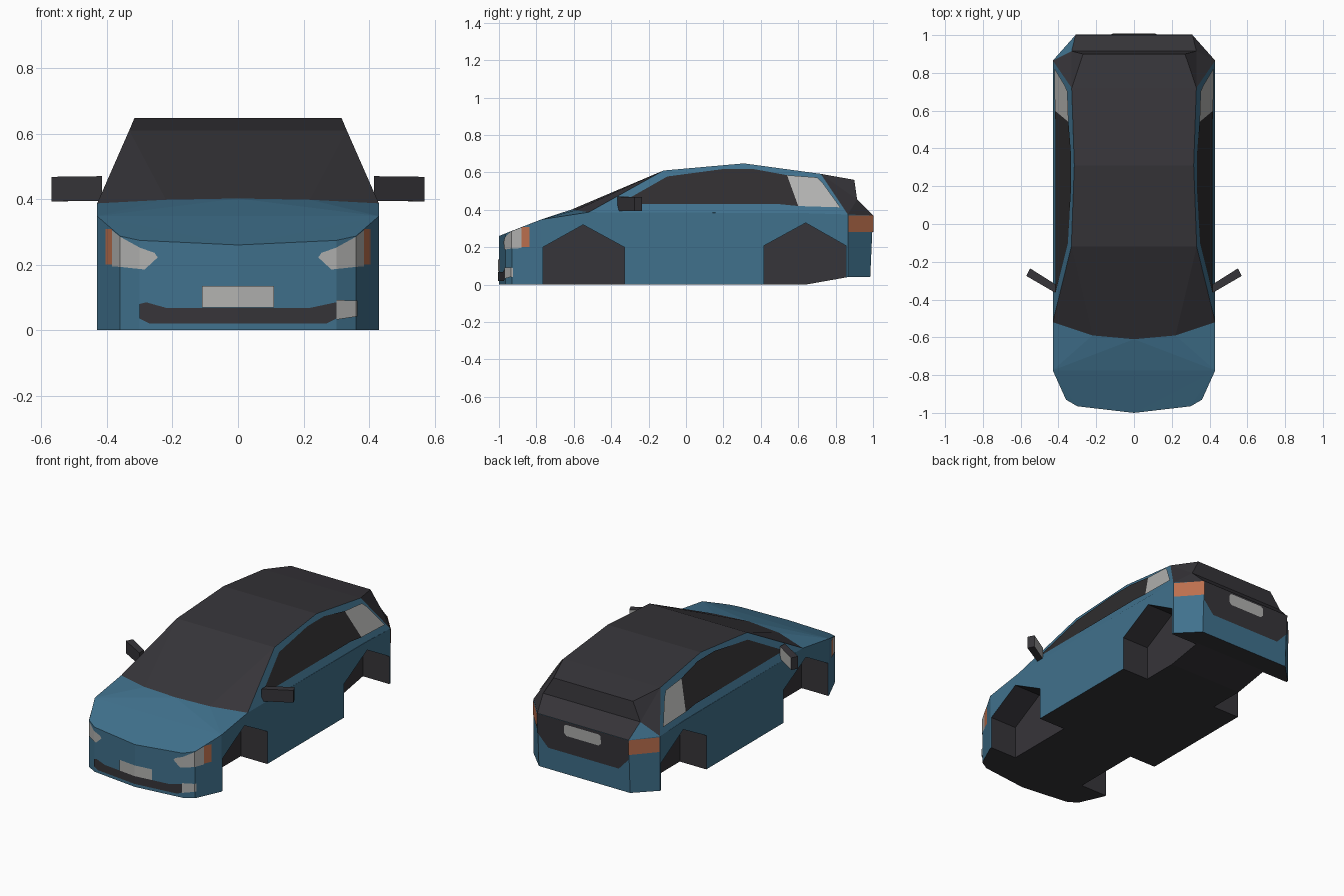
import bpy, bmesh
from mathutils import Vector

if "Cube" in bpy.data.objects:
    bpy.data.objects.remove(bpy.data.objects["Cube"])


def material(name, rgb):
    m = bpy.data.materials.new(name)
    m.diffuse_color = (*rgb, 1)
    m.use_nodes = True
    m.node_tree.nodes["Principled BSDF"].inputs["Base Color"].default_value = m.diffuse_color
    return m


BLUE = material("blue_paint", (.051, .165, .265))
DARK = material("dark_trim", (.037, .035, .041))
GLASS = material("dark_glass", (.028, .026, .028))
LIGHT = material("light_grey", (.44, .44, .43))
ORANGE = material("orange_lamp", (.50, .16, .075))


def finish(bm, name, mats):
    me = bpy.data.meshes.new(name)
    bm.to_mesh(me)
    bm.free()
    for m in mats:
        me.materials.append(m)
    ob = bpy.data.objects.new(name, me)
    bpy.context.collection.objects.link(ob)
    return ob


def prism(bm, pts, offset):
    """Close a polygon into a solid by extruding it along offset."""
    a = [bm.verts.new(p) for p in pts]
    b = [bm.verts.new(Vector(p) + Vector(offset)) for p in pts]
    faces = [bm.faces.new(a), bm.faces.new(b[::-1])]
    for i in range(len(a)):
        j = (i + 1) % len(a)
        faces.append(bm.faces.new((a[j], a[i], b[i], b[j])))
    return faces


# Lower body: half plan outline (x, y, bottom z, top z), mirrored to the left
half = [(0, -1, 0, .26), (.30, -.965, 0, .274), (.36, -.93, 0, .287),
        (.43, -.775, 0, .348), (.43, -.52, 0, .387), (.43, .64, 0, .382),
        (.43, .865, .04, .375), (.31, 1, .04, .37)]
outline = half + [(-x, y, b, t) for x, y, b, t in half[:0:-1]]
n = len(outline)
bm = bmesh.new()
lo = [bm.verts.new((x, y - (.015 if y == 1 else 0), b)) for x, y, b, t in outline]
hi = [bm.verts.new((x, y, t)) for x, y, b, t in outline]
for i in range(n):
    j = (i + 1) % n
    bm.faces.new((lo[i], lo[j], hi[j], hi[i]))
# floor in three bays, then nose, bonnet and deck
bm.faces.new([lo[i] for i in range(n) if i <= 5 or i >= n - 5])
for i in (5, 6):
    bm.faces.new((lo[i], lo[i + 1], lo[n - i - 1], lo[n - i]))
bm.faces.new([hi[i] for i in range(n) if i <= 3 or i >= n - 3])
cowl = [bm.verts.new(p) for p in ((.22, -.59, .398), (0, -.61, .402), (-.22, -.59, .398))]
bm.faces.new((hi[3], hi[4], *cowl, hi[n - 4], hi[n - 3]))
bm.faces.new((*cowl[::-1], *hi[4:n - 3]))
bmesh.ops.triangulate(bm, faces=[f for f in bm.faces if len(f.verts) > 4])
bmesh.ops.recalc_face_normals(bm, faces=bm.faces)
body = finish(bm, "lower_body", [BLUE, DARK])

# Wheel arches cut out of the body
bm = bmesh.new()
for y0, ym, y1, ze, zp in ((-.765, -.55, -.33, .2, .32), (.417, .64, .855, .208, .33)):
    for s in (1, -1):
        arch = [(y0, -.1), (y1, -.1), (y1, ze), (ym, zp), (y0, ze)]
        prism(bm, [(s * .25, y, z) for y, z in arch], (s * .4, 0, 0))
bmesh.ops.recalc_face_normals(bm, faces=bm.faces)
cutter = finish(bm, "arch_cutter", [DARK])
cutter.hide_render = True
mod = body.modifiers.new("arches", 'BOOLEAN')
mod.operation = 'DIFFERENCE'
mod.solver = 'EXACT'
mod.object = cutter
bpy.context.view_layer.objects.active = body
bpy.ops.object.modifier_apply(modifier="arches")
bpy.data.objects.remove(cutter)
# floor and arch linings are dark
for p in body.data.polygons:
    c = p.center
    lining = abs(c.x) < .42 and -.77 < c.y < .86 and c.z < .335
    p.material_index = 1 if p.normal.z < -.5 or lining else 0

# Cabin: named corner points of the right half
P = dict(A=(.43, -.52, .387), C=(.22, -.59, .398), R1=(.332, -.12, .61),
         R2=(.316, .31, .648), R3=(.33, .72, .592), S=(.27, .9, .56),
         M=(.33, .915, .455), E=(.43, .865, .375), F=(.31, 1, .37))
bm = bmesh.new()
R = {k: bm.verts.new(p) for k, p in P.items()}
L = {k: bm.verts.new((-p[0], p[1], p[2])) for k, p in P.items()}
mid = bm.verts.new((0, -.61, .402))


def face(verts, mat):
    bm.faces.new(verts).material_index = mat


for side in (R, L):
    face([side[k] for k in ("A", "E", "R3", "R2", "R1")], 0)
    face([side[k] for k in ("A", "R1", "C")], 1)
    face([side[k] for k in ("R3", "S", "M")], 1)
    face([side[k] for k in ("R3", "M", "E")], 1)
    face([side[k] for k in ("E", "M", "F")], 0 if side is L else 1)
face((R["C"], R["R1"], L["R1"], L["C"], mid), 1)
for a, b in (("R1", "R2"), ("R2", "R3"), ("R3", "S"), ("S", "M"), ("M", "F")):
    face((R[a], R[b], L[b], L[a]), 1)
bmesh.ops.recalc_face_normals(bm, faces=bm.faces)
finish(bm, "cabin", [BLUE, DARK])


# Surface functions used to lay thin plates on the body
def nose(x, z, gap):
    a = abs(x)
    if a < .30:
        y = -1 + a * .035 / .30
    elif a < .36:
        y = -.965 + (a - .30) * .035 / .06
    else:
        y = -.93 + (a - .36) * .155 / .07
    return (x, y - gap, z)


def tail(x, z, gap):
    a = abs(x)
    y = 1 - (.37 - z) * .045 if a <= .311 else 1 - (a - .31) * .135 / .12
    return (x, y + gap, z)


def flank(s):
    return lambda y, z, gap: (s * (.43 - .435 * (z - .385) + gap), y, z)


def plate(name, pts, surface, mat, out, gap=.004, cuts=()):
    bm = bmesh.new()
    bm.faces.new([bm.verts.new((u, 0, v)) for u, v in pts])
    for c in cuts:
        bmesh.ops.bisect_plane(bm, geom=bm.verts[:] + bm.edges[:] + bm.faces[:],
                               plane_co=(c, 0, 0), plane_no=(1, 0, 0))
    for v in bm.verts:
        v.co = surface(v.co.x, v.co.z, gap)
    bm.normal_update()
    for f in bm.faces:
        if f.normal.dot(Vector(out)) < 0:
            f.normal_flip()
    return finish(bm, name, [mat])


FRONT, BACK = (0, -1, 0), (0, 1, 0)
BENDS = (-.36, -.30, 0, .30, .36)


def rect(x0, x1, z0, z1):
    return [(x0, z0), (x1, z0), (x1, z1), (x0, z1)]


for s, tag in ((1, "right"), (-1, "left")):
    # Side glass
    plate("side_window_" + tag, [(-.36, .43), (-.10, .578), (.2, .618), (.36, .618),
          (.54, .585), (.60, .42), (.5, .43)], flank(s), GLASS, (s, 0, 0))
    plate("quarter_window_" + tag, [(.54, .585), (.70, .573), (.73, .545),
          (.825, .413), (.60, .42)], flank(s), LIGHT, (s, 0, 0))
    # Head lamps, indicators and tail lamps
    lamp = [(.245, .222), (.255, .236), (.30, .252), (.36, .285), (.385, .305),
            (.385, .195), (.36, .193), (.285, .185)]
    plate("headlamp_" + tag, [(s * x, z) for x, z in lamp], nose, LIGHT, FRONT, cuts=BENDS)
    plate("indicator_" + tag, rect(s * .385, s * .404, .2, .308), nose, ORANGE, FRONT)
    plate("tail_lamp_" + tag, rect(s * .312, s * .43, .28, .37), tail, ORANGE, BACK, .005)
    # Door mirrors with a light reflecting face at the back
    bm = bmesh.new()
    plan = [(.415, -.365), (.57, -.275), (.55, -.235), (.415, -.32)]
    prism(bm, [(s * x, y, .393 + .002 * (x < .5)) for x, y in plan], (0, 0, .075))
    bmesh.ops.recalc_face_normals(bm, faces=bm.faces)
    for f in bm.faces:
        f.material_index = int(f.normal.y > .6 and abs(f.normal.z) < .3)
    finish(bm, "door_mirror_" + tag, [DARK, LIGHT])

# Front grille, number plate and single fog lamp
plate("grille", [(-.30, .035), (-.27, .02), (.27, .02), (.30, .035), (.30, .085),
      (.22, .068), (-.22, .068), (-.28, .085), (-.30, .08)], nose, DARK, FRONT, cuts=BENDS)
plate("front_plate", rect(-.11, .11, .069, .135), nose, LIGHT, FRONT, .006, BENDS)
plate("fog_lamp", [(.30, .032), (.365, .042), (.365, .09), (.30, .092)],
      nose, LIGHT, FRONT, .005, BENDS)

# Rear panel and number plate
plate("tailgate_panel", [(-.31, .37), (-.31, .25), (-.24, .175), (.24, .175),
      (.31, .25), (.31, .37)], tail, DARK, BACK)
plate("rear_plate", [(-.125, .30), (-.11, .285), (.11, .285), (.125, .30), (.125, .345),
      (.11, .355), (-.11, .355), (-.125, .345)], tail, LIGHT, BACK, .008)
